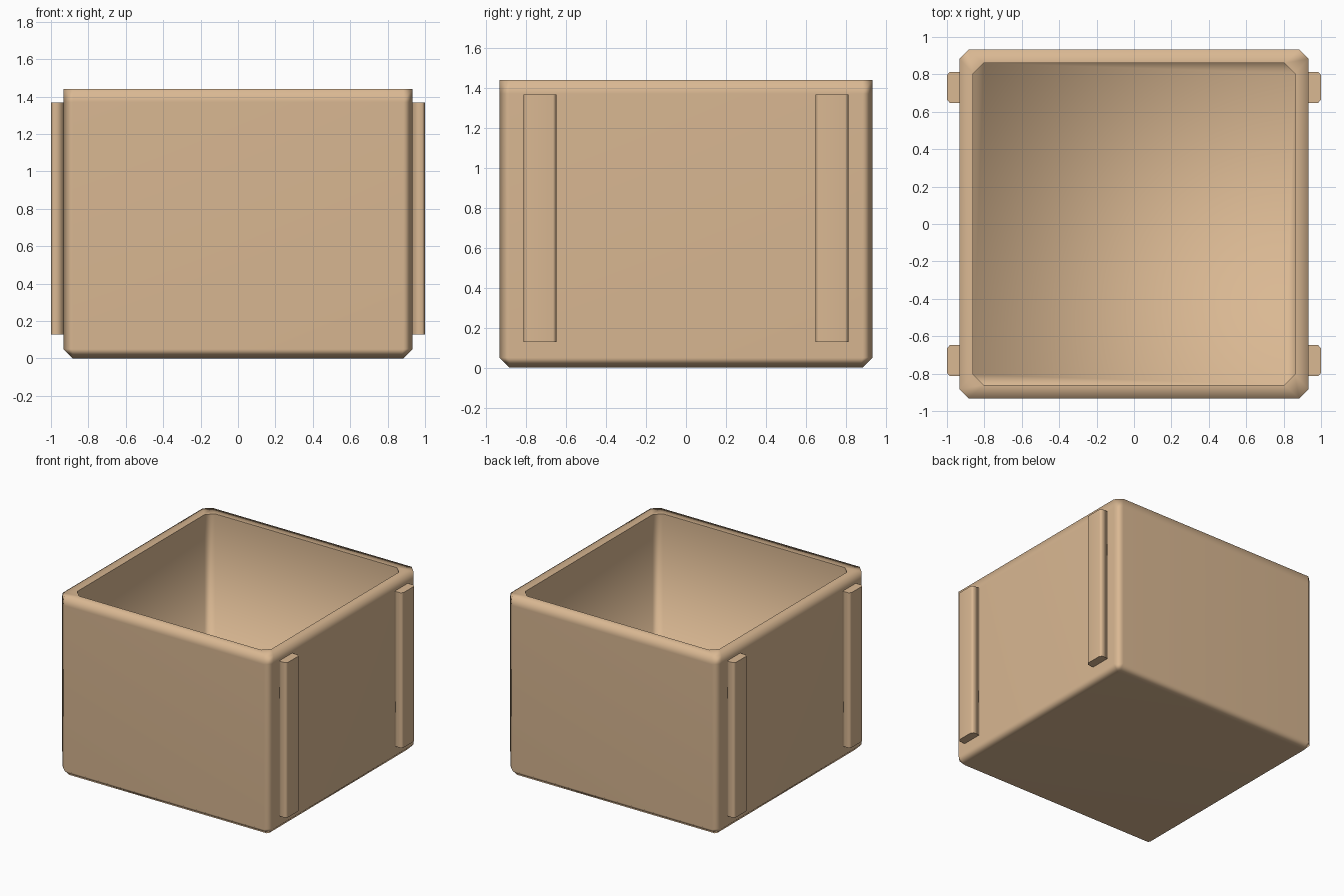
import bpy, bmesh

if "Cube" in bpy.data.objects:
    bpy.data.objects.remove(bpy.data.objects["Cube"])

wood = bpy.data.materials.new("light_wood")
wood.diffuse_color = (0.70, 0.48, 0.29, 1)
wood.use_nodes = True
wood.node_tree.nodes["Principled BSDF"].inputs["Base Color"].default_value = wood.diffuse_color


def finish(bm, name):
    bmesh.ops.recalc_face_normals(bm, faces=bm.faces[:])
    for f in bm.faces:
        f.smooth = True
    mesh = bpy.data.meshes.new(name)
    bm.to_mesh(mesh)
    bm.free()
    mesh.materials.append(wood)
    obj = bpy.data.objects.new(name, mesh)
    bpy.context.collection.objects.link(obj)
    mod = obj.modifiers.new("weighted_normals", 'WEIGHTED_NORMAL')
    mod.keep_sharp = True
    return obj


def loft(bm, rings):
    """Skin a stack of closed rings and cap both ends."""
    loops = [[bm.verts.new(p) for p in ring] for ring in rings]
    for a, b in zip(loops, loops[1:]):
        for i in range(len(a)):
            j = (i + 1) % len(a)
            bm.faces.new((a[i], a[j], b[j], b[i]))
    bm.faces.new(loops[0][::-1])
    bm.faces.new(loops[-1])
    return loops


def octagon(h, c, z):
    """Square of half width h with corners cut by c."""
    k = h - c
    return [(x, y, z) for x, y in ((h, -k), (h, k), (k, h), (-k, h),
                                   (-h, k), (-h, -k), (-k, -h), (k, -h))]


def sharpen(bm, loop):
    for a, b in zip(loop, loop[1:] + loop[:1]):
        bm.edges.get((a, b)).smooth = False


# Open box: bottom chamfer, walls, rim, then down inside to the floor
bm = bmesh.new()
rings = [octagon(h, c, z) for h, c, z in (
    (0.885, 0.012, 0), (0.933, 0.05, 0.05), (0.933, 0.05, 1.37),
    (0.933, 0.05, 1.44), (0.86, 0.055, 1.44), (0.86, 0.055, 0.075))]
box_loops = loft(bm, rings)
sharpen(bm, box_loops[4])
finish(bm, "open_box")

# Four vertical rails on the left and right sides
for sx, side in ((-1, "left"), (1, "right")):
    for sy, end in ((-1, "front"), (1, "back")):
        profile = [(0.925, 0.648), (0.985, 0.648), (1.0, 0.666),
                   (1.0, 0.796), (0.985, 0.814), (0.925, 0.814)]
        bm = bmesh.new()
        ends = loft(bm, [[(sx * x, sy * y, z) for x, y in profile]
                         for z in (0.127, 1.367)])
        for loop in ends:
            sharpen(bm, loop)
        finish(bm, f"{side}_{end}_rail")
